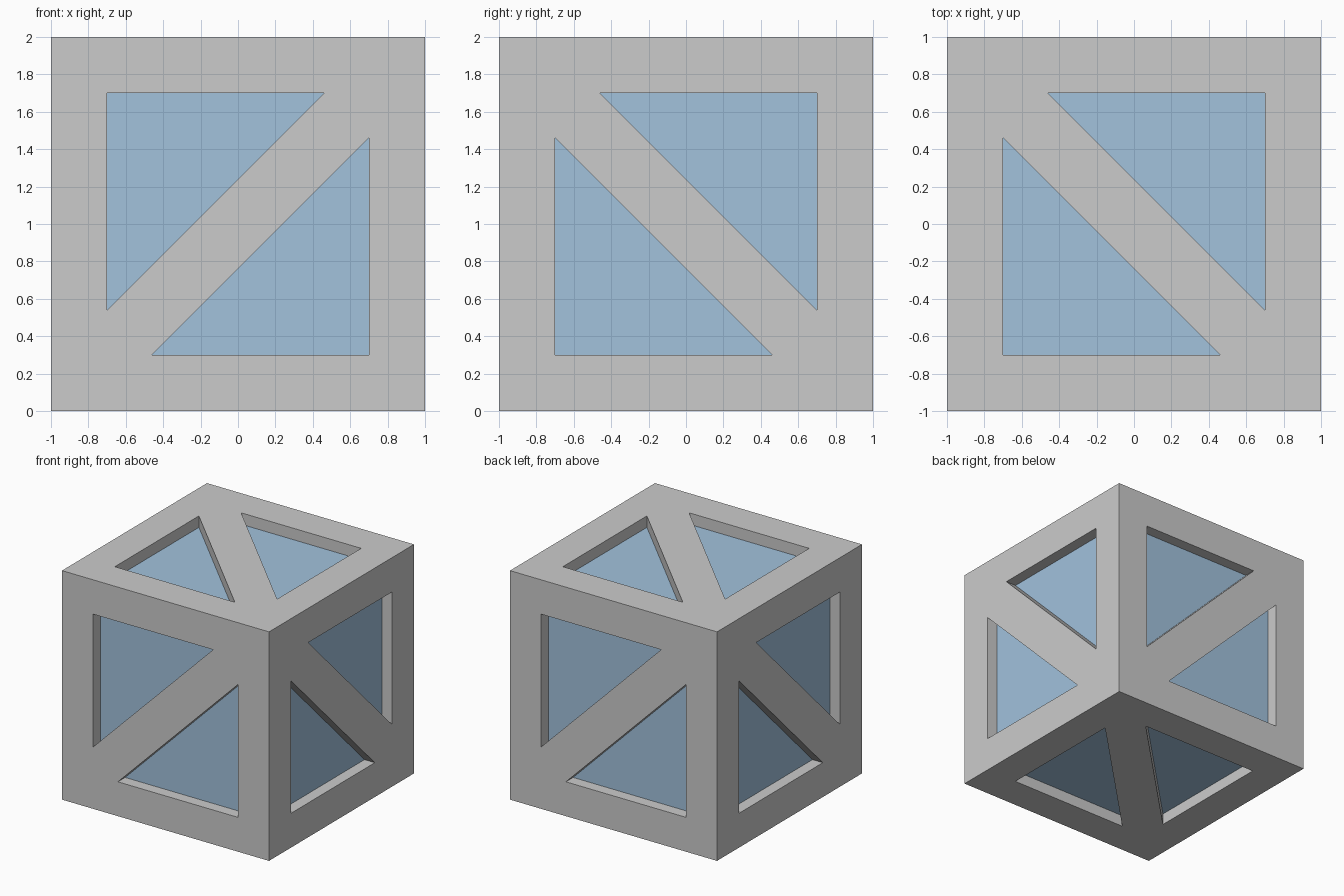
import bpy, bmesh
from mathutils import Vector, Matrix

if "Cube" in bpy.data.objects:
    bpy.data.objects.remove(bpy.data.objects["Cube"])

CENTRE = Vector((0, 0, 1))
# One triangular window in face coordinates; its twin is the half-turn copy
WINDOW = [(-0.7, 0.7), (-0.7, -0.46), (0.46, 0.7)]

glass_mat = bpy.data.materials.new("glass_blue")
glass_mat.diffuse_color = (0.36, 0.54, 0.72, 1)
glass_mat.use_nodes = True
glass_mat.node_tree.nodes["Principled BSDF"].inputs["Base Color"].default_value = glass_mat.diffuse_color


def make_object(name, bm):
    bmesh.ops.recalc_face_normals(bm, faces=bm.faces[:])
    mesh = bpy.data.meshes.new(name)
    bm.to_mesh(mesh)
    bm.free()
    obj = bpy.data.objects.new(name, mesh)
    bpy.context.collection.objects.link(obj)
    return obj


def face_frames():
    # The brace on each side joins corners of a tetrahedron inside the cube
    for k in range(3):
        for s in (1, -1):
            n, u, v = Vector(), Vector(), Vector()
            n[k], u[(k + 2) % 3], v[(k + 1) % 3] = s, -s, 1
            yield n, u, v


def window_prisms(name, inner, outer):
    # Triangular prisms between two distances from the cube centre, all sides
    bm = bmesh.new()
    for n, u, v in face_frames():
        for turn in (1, -1):
            ends = [[bm.verts.new(CENTRE + n * d + (u * a + v * b) * turn)
                     for a, b in WINDOW] for d in (inner, outer)]
            bm.faces.new(ends[0][::-1])
            bm.faces.new(ends[1])
            for i in range(3):
                j = (i + 1) % 3
                bm.faces.new((ends[0][i], ends[0][j], ends[1][j], ends[1][i]))
    return make_object(name, bm)


# Cube frame with diagonal braces left between the window recesses
bm = bmesh.new()
bmesh.ops.create_cube(bm, size=2, matrix=Matrix.Translation(CENTRE))
frame = make_object("braced_frame", bm)
cutter = window_prisms("window_cutter", 0.85, 1.1)
cutter.hide_render = True
cutter.hide_set(True)
cut = frame.modifiers.new("windows", 'BOOLEAN')
cut.operation = 'DIFFERENCE'
cut.solver = 'EXACT'
cut.object = cutter

# Blue panes set back inside the windows
panes = window_prisms("window_panes", 0.85, 0.9)
panes.data.materials.append(glass_mat)
